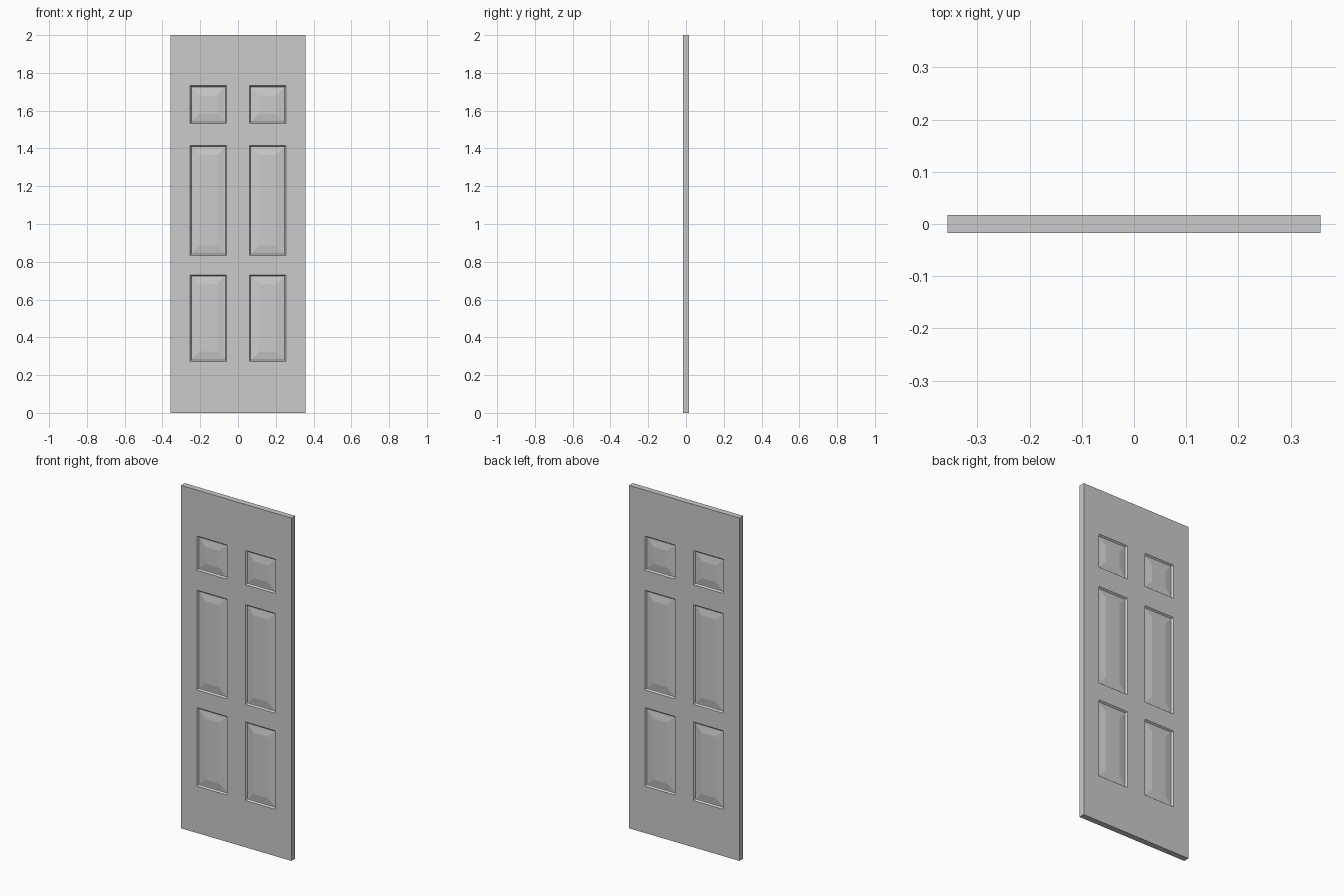
import bpy, bmesh
from mathutils import Vector, Matrix

if "Cube" in bpy.data.objects:
    bpy.data.objects.remove(bpy.data.objects["Cube"])

WIDTH, THICK, HEIGHT = 0.714, 0.034, 2.0
PANEL_X = (0.06, 0.254)                                       # mirrored about x = 0
PANEL_Z = ((0.273, 0.731), (0.834, 1.416), (1.532, 1.732))    # three rows
# moulding steps: (inset width, depth change)
STEPS = ((0.007, -0.009), (0.006, 0.0), (0.038, 0.006))


def cut(bm, position, normal):
    bmesh.ops.bisect_plane(bm, geom=bm.verts[:] + bm.edges[:] + bm.faces[:],
                           plane_co=position, plane_no=normal)


def in_panel(face):
    c = face.calc_center_median()
    return (abs(face.normal.y) > 0.9
            and PANEL_X[0] < abs(c.x) < PANEL_X[1]
            and any(lo < c.z < hi for lo, hi in PANEL_Z))


# door slab
bm = bmesh.new()
bmesh.ops.create_cube(bm, size=1, matrix=Matrix.Translation((0, 0, HEIGHT / 2))
                      @ Matrix.Diagonal((WIDTH, THICK, HEIGHT, 1)))

# stile and rail lines
for x in PANEL_X:
    for side in (-1, 1):
        cut(bm, Vector((side * x, 0, 0)), Vector((1, 0, 0)))
for row in PANEL_Z:
    for z in row:
        cut(bm, Vector((0, 0, z)), Vector((0, 0, 1)))
bm.normal_update()

# recessed groove and raised field of every panel, front and back
panels = [f for f in bm.faces if in_panel(f)]
for width, depth in STEPS:
    bmesh.ops.inset_individual(bm, faces=panels, thickness=width, depth=depth,
                               use_even_offset=True)
    bm.normal_update()

mesh = bpy.data.meshes.new("door")
bm.to_mesh(mesh)
bm.free()
bpy.context.collection.objects.link(bpy.data.objects.new("door", mesh))
